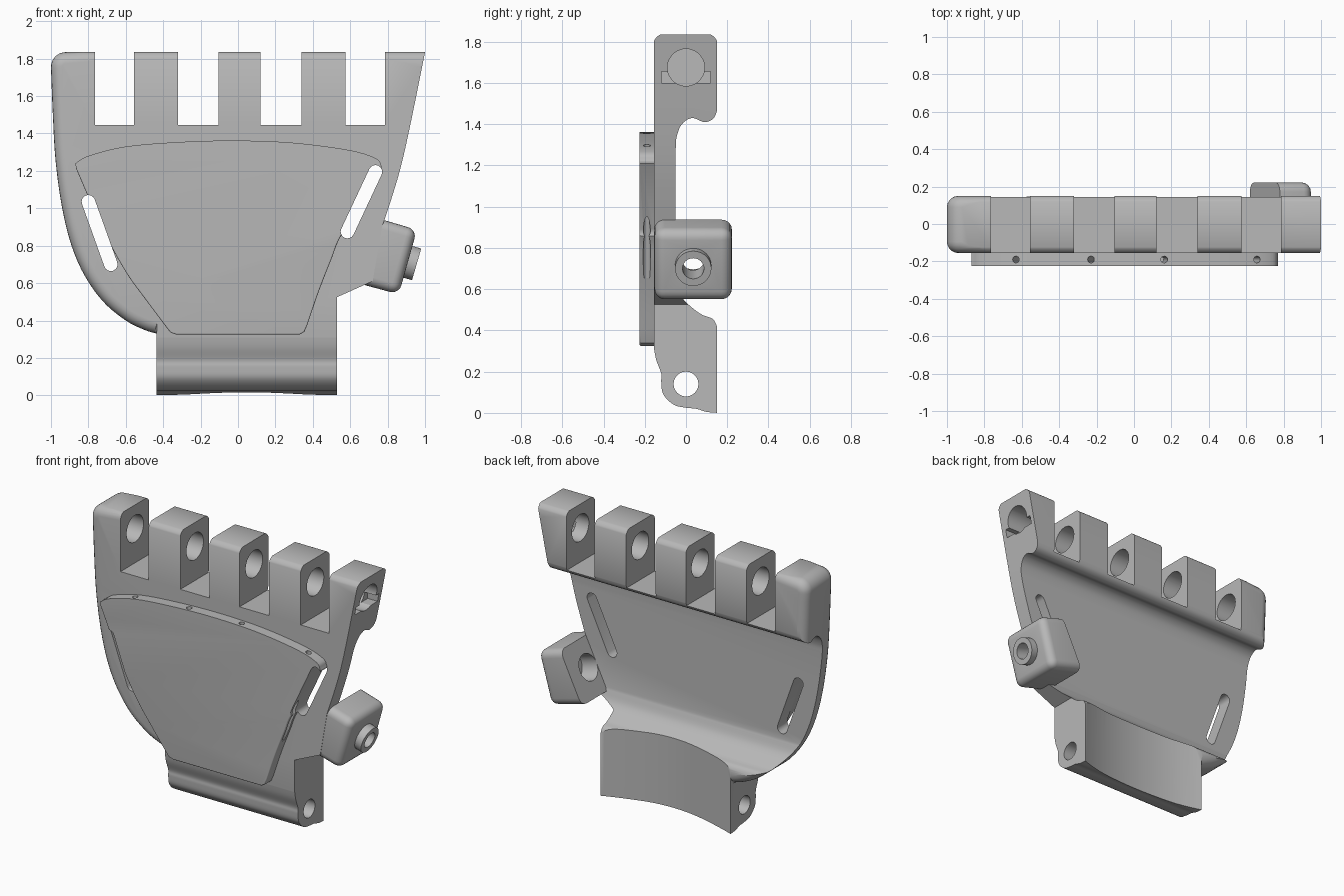
import bpy, bmesh, math
from mathutils import Vector

cube = bpy.data.objects.get("Cube")
if cube:
    bpy.data.objects.remove(cube, do_unlink=True)

grey = bpy.data.materials.new("plain grey")
grey.use_nodes = True
COLOUR = (0.48, 0.48, 0.48, 1)
grey.diffuse_color = COLOUR
grey.node_tree.nodes["Principled BSDF"].inputs["Base Color"].default_value = COLOUR


def finish(name, bm):
    bmesh.ops.recalc_face_normals(bm, faces=bm.faces)
    mesh = bpy.data.meshes.new(name)
    bm.to_mesh(mesh)
    bm.free()
    mesh.materials.append(grey)
    ob = bpy.data.objects.new(name, mesh)
    bpy.context.collection.objects.link(ob)
    return ob


def spline(pts, steps=5):
    """Smooth open curve through the points."""
    p = [Vector(q) for q in pts]
    p = [2 * p[0] - p[1]] + p + [2 * p[-1] - p[-2]]
    out = []
    for a, b, c, d in zip(p, p[1:], p[2:], p[3:]):
        for i in range(steps):
            t = i / steps
            out.append(tuple((2 * b + (c - a) * t + (2 * a - 5 * b + 4 * c - d) * t ** 2
                              + (3 * b - a - 3 * c + d) * t ** 3) / 2))
    return out + [tuple(p[-2])]


def arc(cx, cz, r, start, end, steps=8):
    angles = [math.radians(start + (end - start) * i / steps) for i in range(steps + 1)]
    return [(cx + r * math.cos(a), cz + r * math.sin(a)) for a in angles]


def prism(name, pts, axis, lo, hi, bevel=0, pick=None):
    """Extrude a profile along x or y, with a round on the picked edges."""
    bm = bmesh.new()
    rings = []
    for d in (lo, hi):
        rings.append([bm.verts.new((d, a, b) if axis == "x" else (a, d, b)) for a, b in pts])
    bm.faces.new(rings[0])
    bm.faces.new(rings[1][::-1])
    n = len(pts)
    for i in range(n):
        j = (i + 1) % n
        bm.faces.new((rings[0][i], rings[0][j], rings[1][j], rings[1][i]))
    if bevel:
        bmesh.ops.recalc_face_normals(bm, faces=bm.faces)
        edges = [e for e in bm.edges if pick(e.verts[0].co, e.verts[1].co)]
        bmesh.ops.bevel(bm, geom=edges, offset=bevel, segments=5, profile=0.5,
                        affect="EDGES", clamp_overlap=True)
    return finish(name, bm)


def rod(name, a, b, r, sides=40):
    a, b = Vector(a), Vector(b)
    bm = bmesh.new()
    bmesh.ops.create_cone(bm, cap_ends=True, segments=sides, radius1=r, radius2=r,
                          depth=(b - a).length)
    bm.transform((b - a).to_track_quat("Z", "Y").to_matrix().to_4x4())
    bmesh.ops.translate(bm, verts=bm.verts, vec=(a + b) / 2)
    return finish(name, bm)


def box(name, x, y, z):
    return prism(name, [(x[0], z[0]), (x[1], z[0]), (x[1], z[1]), (x[0], z[1])], "y", *y)


def combine(ob, tools, operation="DIFFERENCE"):
    for tool in tools:
        mod = ob.modifiers.new("cut", "BOOLEAN")
        mod.operation, mod.solver, mod.object = operation, "EXACT", tool
        bpy.context.view_layer.objects.active = ob
        bpy.ops.object.modifier_apply(modifier=mod.name)
        bpy.data.objects.remove(tool, do_unlink=True)


def slot(a, b, r):
    """Long round-ended cutter through the palm."""
    tilt = math.degrees(math.atan2(b[1] - a[1], b[0] - a[0]))
    pts = arc(*b, r, tilt - 90, tilt + 90) + arc(*a, r, tilt + 90, tilt + 270)
    return prism("slot_cutter", pts, "y", -0.4, 0.05)


def side_slots():
    return [slot((-0.68, 0.7), (-0.8, 1.035), 0.036), slot((0.585, 0.875), (0.735, 1.195), 0.036)]


# Palm body: front outline crossed with the side profile
outer_curve = spline([(-1, 1.75), (-0.99, 1.5), (-0.975, 1.25), (-0.94, 1), (-0.89, 0.8),
                      (-0.82, 0.64), (-0.72, 0.5), (-0.6, 0.4), (-0.5, 0.35), (-0.435, 0.33)])
inner_curve = spline([(0.77, 0.9), (0.82, 1.05), (0.87, 1.22), (0.92, 1.44), (1, 1.835)])
outline = (arc(-0.92, 1.755, 0.08, 90, 170) + outer_curve
           + [(-0.435, -0.1), (0.53, -0.1), (0.53, 0.525), (0.72, 0.61)] + inner_curve)
palm = prism("palm_body", outline, "y", -0.155, 0.15, 0.06,
             lambda a, b: abs(a.y - b.y) < 0.01 and max(a.x, b.x) < -0.43 and min(a.z, b.z) > 0.32)

knuckle = arc(-0.1, 1.78, 0.06, 180, 90) + arc(0.095, 1.78, 0.06, 90, 0)
under_knuckle = spline([(0.155, 1.48), (0.135, 1.43), (0.09, 1.41), (0.03, 1.43),
                        (-0.02, 1.4), (-0.045, 1.34), (-0.05, 1.28)])
wrist_top = spline([(-0.05, 0.63), (-0.02, 0.56), (0.03, 0.51), (0.08, 0.475),
                    (0.13, 0.455), (0.155, 0.41)])
wrist_under = spline([(0.155, 0), (0.1, 0.005), (0.05, 0.02), (0, 0.025), (-0.06, 0.04),
                      (-0.11, 0.09), (-0.12, 0.15), (-0.12, 0.19), (-0.145, 0.26), (-0.16, 0.34)])
section = prism("side_section", knuckle + under_knuckle + wrist_top + wrist_under, "x", -1.2, 1.2)
combine(palm, [section], "INTERSECT")

# Finger gaps, pin bores, wrist arch and strap slots
gaps = [(-0.765, -0.555), (-0.32, -0.105), (0.12, 0.34), (0.575, 0.785)]
cutters = [box("finger_gap", g, (-0.5, 0.5), (1.445, 2)) for g in gaps]
cutters += [
    rod("knuckle_bore", (-0.9, 0, 1.675), (1.2, 0, 1.675), 0.09),
    box("pin_recess", (0.88, 1.2), (-0.12, 0.12), (1.6, 1.655)),
    rod("wrist_bore", (-0.7, 0, 0.14), (0.8, 0, 0.14), 0.06),
    rod("wrist_arch", (0.045, 1.491, -0.2), (0.045, 1.491, 0.65), 1.426, 200),
]
combine(palm, cutters + side_slots())

# Raised plate on the front of the palm
plate_top = spline([(0.77, 1.22), (0.74, 1.265), (0.6, 1.31), (0.3, 1.35), (0, 1.362),
                    (-0.3, 1.355), (-0.6, 1.33), (-0.8, 1.28), (-0.87, 1.24)])
plate_side = spline([(-0.865, 1.21), (-0.72, 0.88), (-0.6, 0.66), (-0.5, 0.52), (-0.38, 0.36)])
plate_corner = [(-0.36, 0.335), (-0.33, 0.325), (0.33, 0.325), (0.355, 0.34)]
plate_inner = spline([(0.37, 0.375), (0.43, 0.55), (0.5, 0.73), (0.56, 0.87), (0.765, 1.19)])
plate = prism("front_plate", plate_top + plate_side + plate_corner + plate_inner, "y",
              -0.225, -0.15, 0.02,
              lambda a, b: max(a.y, b.y) < -0.2 and max(a.z, b.z) < 1.215)
combine(plate, side_slots())

# Cord channels down through the plate
channels = [((-0.65, 1.4), (-0.55, 1)), ((-0.235, 1.42), (-0.2, 1)),
            ((0.165, 1.42), (0.14, 1)), ((0.675, 1.36), (0.48, 0.65))]
combine(plate, [rod("cord_channel", (a[0], -0.19, a[1]), (b[0], -0.19, b[1]), 0.018, 16)
                for a, b in channels])

# Thumb mount with a rounded outer end, boss and stepped bore
mount = prism("thumb_mount", [(0.62, 0.605), (0.86, 0.54), (0.957, 0.885), (0.78, 0.937)], "y",
              -0.153, 0.222, 0.05,
              lambda a, b: max(a.x - 0.12 * (a.z > 0.9), b.x - 0.12 * (b.z > 0.9)) > 0.8)


def on_axis(t):
    return Vector((0.955, 0.035, 0.7)) + t * Vector((-0.96, 0, 0.28))


combine(mount, [rod("thumb_boss", on_axis(0.12), on_axis(0), 0.088)], "UNION")
combine(mount, [rod("thumb_bore", on_axis(0.5), on_axis(-0.1), 0.052),
                rod("thumb_counterbore", on_axis(0.5), on_axis(0.15), 0.085)])

# Smooth the curves and keep the hard edges
bpy.ops.object.select_all(action="DESELECT")
for part in (palm, plate, mount):
    part.select_set(True)
bpy.context.view_layer.objects.active = palm
bpy.ops.object.shade_smooth_by_angle(angle=math.radians(30))
